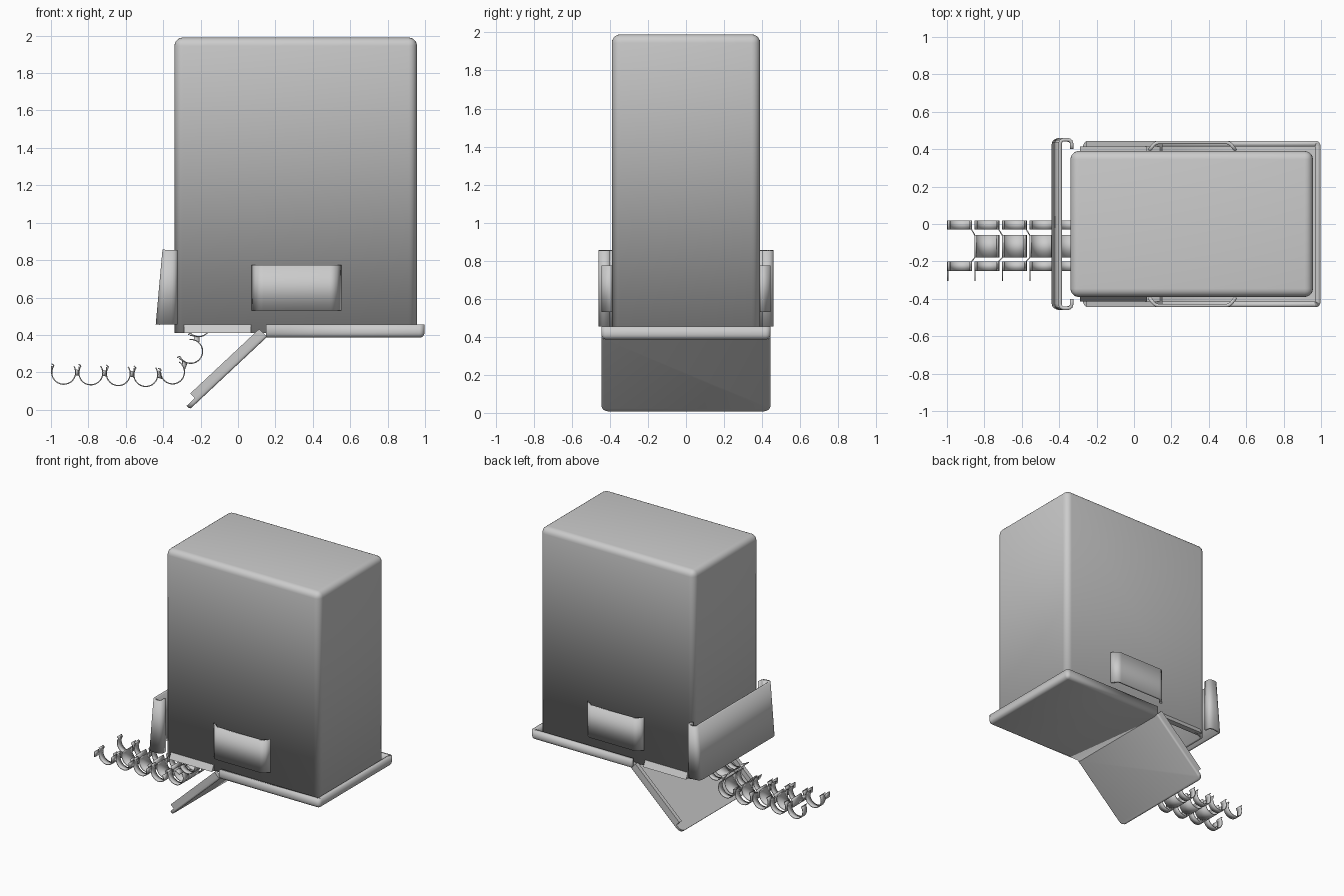
import bpy, bmesh, math
from mathutils import Vector, Matrix

if "Cube" in bpy.data.objects:
    bpy.data.objects.remove(bpy.data.objects["Cube"], do_unlink=True)

grey = bpy.data.materials.new("plain_grey")
grey.use_nodes = True
grey.diffuse_color = (0.6, 0.6, 0.6, 1)
grey.node_tree.nodes["Principled BSDF"].inputs["Base Color"].default_value = (0.6, 0.6, 0.6, 1)


def finish(name, bm, thickness=0.0, offset=-1.0):
    mesh = bpy.data.meshes.new(name)
    bm.to_mesh(mesh)
    bm.free()
    obj = bpy.data.objects.new(name, mesh)
    bpy.context.collection.objects.link(obj)
    mesh.materials.append(grey)
    if thickness:
        mod = obj.modifiers.new("Wall", 'SOLIDIFY')
        mod.thickness, mod.offset = thickness, offset
    bpy.ops.object.select_all(action='DESELECT')
    obj.select_set(True)
    bpy.context.view_layer.objects.active = obj
    bpy.ops.object.shade_smooth_by_angle(angle=math.radians(35))
    return obj


def box(lo, hi):
    lo, hi = Vector(lo), Vector(hi)
    bm = bmesh.new()
    bmesh.ops.create_cube(bm, size=1)
    for v in bm.verts:
        v.co = (lo + hi) / 2 + v.co * (hi - lo)
    bm.normal_update()
    return bm


def shell(name, lo, hi, open_sides, radius, thickness):
    """Thin-walled box with some sides removed and the other edges rounded."""
    bm = box(lo, hi)
    gone = [f for f in bm.faces if any(f.normal.dot(Vector(d)) > 0.9 for d in open_sides)]
    bmesh.ops.delete(bm, geom=gone, context='FACES')
    edges = [e for e in bm.edges if not e.is_boundary]
    bmesh.ops.bevel(bm, geom=edges, offset=radius, segments=5, profile=0.5, affect='EDGES')
    return finish(name, bm, thickness)


def strip(bm, path, lo, hi, place):
    """Sheet swept from lo to hi; place maps (a, b, height) to a point."""
    rows = [[bm.verts.new(place(a, b, h)) for h in (lo, hi)] for a, b in path]
    for p, q in zip(rows, rows[1:]):
        bm.faces.new((p[0], q[0], q[1], p[1]))


def round_path(points, radius, steps=5):
    """Polyline with its inner corners rounded."""
    pts = [Vector(p) for p in points]
    out = [pts[0]]
    for a, b, c in zip(pts, pts[1:], pts[2:]):
        p = b + (a - b).normalized() * radius
        q = b + (c - b).normalized() * radius
        for i in range(steps + 1):
            t = i / steps
            out.append(p * (1 - t) ** 2 + b * 2 * t * (1 - t) + q * t * t)
    return out + [pts[-1]]


# Main container, open underneath
shell("container_body", (-0.34, -0.39, 0.41), (0.957, 0.39, 1.99), [(0, 0, -1)], 0.045, 0.02)

# Fixed half of the base tray
shell("base_tray", (0.15, -0.445, 0.385), (0.997, 0.445, 0.455), [(0, 0, 1), (-1, 0, 0)], 0.028, 0.03)

# Hanging flap: rounded floor with two side walls, turned about the hinge
along, out = Vector((-0.73, 0, -0.684)), Vector((-0.684, 0, 0.73))
turn = Matrix((along, (0, 1, 0), out)).transposed().to_4x4()
turn.translation = (0.155, 0, 0.389)


def flap_part(name, lo, hi, round_tip=False):
    bm = box(lo, hi)
    if round_tip:
        tip = [e for e in bm.edges if all(v.co.x > 0.5 for v in e.verts)
               and abs(e.verts[0].co.z - e.verts[1].co.z) > 0.01]
        bmesh.ops.bevel(bm, geom=tip, offset=0.04, segments=5, profile=0.5, affect='EDGES')
        rim = [e for e in bm.edges if all(v.co.z < 0.001 for v in e.verts)
               and any(v.co.x > 0.01 for v in e.verts)]
        bmesh.ops.bevel(bm, geom=rim, offset=0.012, segments=3, profile=0.5, affect='EDGES')
    bm.transform(turn)
    bmesh.ops.recalc_face_normals(bm, faces=bm.faces)
    finish(name, bm)


flap_part("flap_floor", (0, -0.445, 0), (0.565, 0.445, 0.025), True)

for side, label in ((1, "left"), (-1, "right")):
    ys = sorted((side * 0.415, side * 0.445))
    flap_part(label + "_flap_wall", (0, ys[0], 0.012), (0.505, ys[1], 0.06))

    # Sloping lip beside the opening
    bm = box((-0.29, min(side * 0.38, side * 0.415), 0.41), (0.07, max(side * 0.38, side * 0.415), 0.455))
    for v in bm.verts:
        if v.co.z > 0.43 and abs(v.co.y) > 0.4:
            v.co.y = side * 0.391
    finish(label + "_opening_lip", bm)

    # Side loop, open at top and bottom
    bm = bmesh.new()
    loop = [(0.08, 0.392), (0.115, 0.436), (0.51, 0.436), (0.545, 0.392)]
    strip(bm, round_path(loop, 0.02), 0.53, 0.775, lambda a, b, h: (a, side * b, h))
    finish(label + "_side_loop", bm, 0.018, 0)

# Wrap-around end bracket, leaning out towards its foot
bm = bmesh.new()
half = [(-0.333, 0.4), (-0.333, 0.451), (-0.395, 0.451)]
bracket = round_path(half + [(x, -y) for x, y in reversed(half)], 0.025)


def lean(a, b, h):
    push = (0.855 - h) / 0.4 * 0.036 * (-0.333 - a) / 0.062
    return (a - push, b, h)


strip(bm, bracket, 0.455, 0.855, lean)
finish("end_bracket", bm, 0.018, 0)

# Chain of open clip links, curling up into the container
centres = [(-0.932, 0.2), (-0.787, 0.197), (-0.64, 0.193), (-0.493, 0.188),
           (-0.35, 0.202), (-0.253, 0.312), (-0.21, 0.455), (-0.2, 0.6)]
turns = [0, 0, 0, 0, 22, 60, 80, 90]
R = 0.064


def arc(start, end, steps=18):
    angles = [math.radians(start + (end - start) * i / steps) for i in range(steps + 1)]
    return [(R * math.cos(t), R * math.sin(t)) for t in angles]


for i, (cx, cz) in enumerate(centres):
    pose = Matrix.Translation((cx, 0, cz)) @ Matrix.Rotation(-math.radians(turns[i]), 4, 'Y')

    def place(a, b, h):
        return pose @ Vector((a, h, b))

    bm = bmesh.new()
    for lo, hi in ((-0.03, 0.02), (-0.25, -0.2)):
        strip(bm, arc(145, 390), lo, hi, place)
    if i > 0:
        strip(bm, arc(150, 395), -0.18, -0.06, place)
    # Flared tip and thin hook beyond the outer ring
    x, z = arc(145, 390)[0]
    for lo, hi in ((-0.03, 0.02), (-0.25, -0.2)):
        strip(bm, [(x, z), (x - 0.012, z + 0.01)], lo, hi, place)
    strip(bm, [(-R, -0.005), (-R, 0.035)], -0.305, -0.25, place)
    # Slanting ties to the middle ring of the next link
    if i + 1 < len(centres):
        nx, nz = centres[i + 1]
        far = Matrix.Translation((nx, 0, nz)) @ Matrix.Rotation(-math.radians(turns[i + 1]), 4, 'Y')
        for y0, y1 in ((-0.03, -0.06), (-0.2, -0.18)):
            quad = [bm.verts.new(pose @ Vector((R, y0, s))) for s in (-0.015, 0.015)]
            quad += [bm.verts.new(far @ Vector((-R, y1, s))) for s in (0.015, -0.015)]
            bm.faces.new(quad)
    finish("chain_link_%d" % (i + 1), bm, 0.006, 0)
